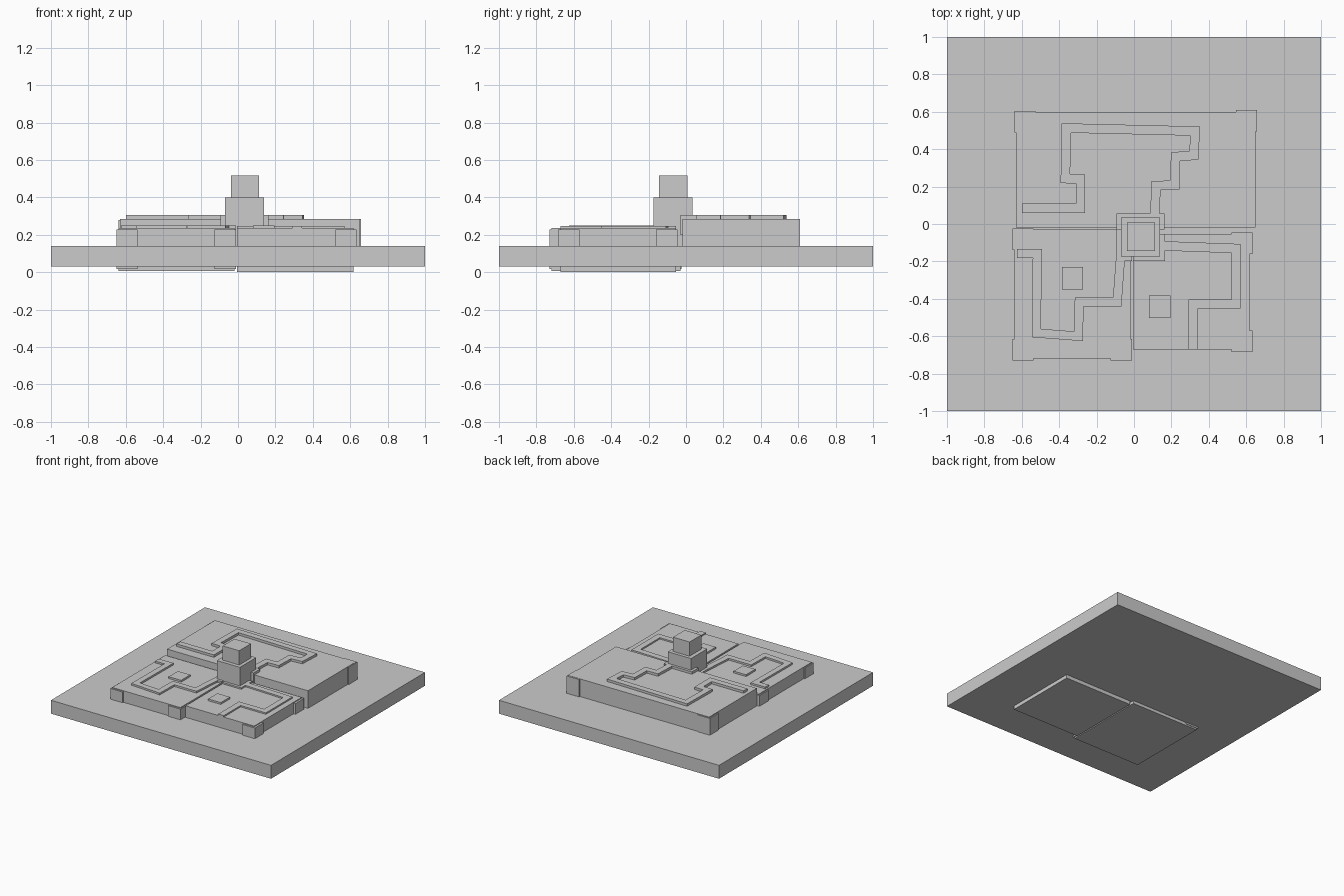
import bpy, bmesh
from mathutils import Vector

if "Cube" in bpy.data.objects:
    bpy.data.objects.remove(bpy.data.objects["Cube"])


def finish(name, bm):
    bmesh.ops.recalc_face_normals(bm, faces=bm.faces)
    me = bpy.data.meshes.new(name)
    bm.to_mesh(me)
    bm.free()
    ob = bpy.data.objects.new(name, me)
    bpy.context.collection.objects.link(ob)
    return ob


def prism(name, outline, z0, z1):
    bm = bmesh.new()
    f = bm.faces.new([bm.verts.new((p[0], p[1], z0)) for p in outline])
    top = bmesh.ops.extrude_face_region(bm, geom=[f])["geom"]
    vs = [v for v in top if isinstance(v, bmesh.types.BMVert)]
    bmesh.ops.translate(bm, verts=vs, vec=(0, 0, z1 - z0))
    return finish(name, bm)


def box(name, x0, x1, y0, y1, z0, z1):
    return prism(name, [(x0, y0), (x1, y0), (x1, y1), (x0, y1)], z0, z1)


def ribbon(name, pts, width, z0, z1):
    # Mitred strip following a centre line
    pts = [Vector(p) for p in pts]
    left, right = [], []
    for i, p in enumerate(pts):
        a = (p - pts[i - 1]).normalized() if i else (pts[1] - p).normalized()
        b = (pts[i + 1] - p).normalized() if i < len(pts) - 1 else a
        na, nb = Vector((-a.y, a.x)), Vector((-b.y, b.x))
        m = (na + nb).normalized()
        off = m * (width / 2 / m.dot(na))
        left.append(p + off)
        right.append(p - off)
    return prism(name, left + right[::-1], z0, z1)


# Ground slab
box("base_slab", -1, 1, -1, 1, 0.03, 0.14)

# Three raised blocks; the front two poke through the slab
box("back_block", -0.63, 0.65, -0.02, 0.60, 0.05, 0.285)
box("front_left_block", -0.64, -0.02, -0.72, -0.03, 0.005, 0.235)
box("front_right_block", -0.005, 0.617, -0.672, -0.053, 0.0, 0.235)

# Corner pads standing slightly proud of the blocks
pads = [
    ("back_left", -0.64, 0.49, 0.05, 0.278),
    ("back_right", 0.545, 0.495, 0.05, 0.283),
    ("front_left_outer", -0.65, -0.73, 0.017, 0.228),
    ("front_left_inner", -0.125, -0.73, 0.017, 0.228),
    ("front_left_rear", -0.65, -0.14, 0.017, 0.228),
    ("front_right_outer", 0.52, -0.685, 0.05, 0.228),
    ("front_right_rear", 0.52, -0.16, 0.05, 0.228),
]
for name, x, y, z0, z1 in pads:
    box(name + "_corner", x, x + 0.113, y, y + 0.115, z0, z1)

# Raised meandering tracks
ribbon("back_track", [(-.60, .085), (-.286, .085), (-.286, .24), (-.367, .243),
                      (-.362, .513), (.327, .497), (.32, .367), (.222, .36),
                      (.218, .208), (.118, .205), (.11, .02)], 0.05, 0.27, 0.305)
ribbon("front_left_track", [(-.626, -.158), (-.517, -.158), (-.522, -.583),
                            (-.297, -.6), (-.293, -.418), (-.09, -.418),
                            (-.07, -.15)], 0.048, 0.22, 0.25)
ribbon("front_right_track", [(.1, -.115), (.545, -.131), (.545, -.428),
                             (.316, -.428), (.316, -.672)], 0.05, 0.22, 0.247)

# Small square plates
box("left_plate", -0.385, -0.272, -0.35, -0.23, 0.22, 0.25)
box("right_plate", 0.08, 0.195, -0.502, -0.382, 0.22, 0.25)

# Plinth pieces on each block, then the stepped tower
box("plinth_back", -0.093, 0.163, -0.03, 0.056, 0.20, 0.305)
box("plinth_front_left", -0.093, -0.01, -0.197, -0.03, 0.20, 0.25)
box("plinth_front_right", -0.005, 0.167, -0.197, -0.053, 0.20, 0.247)
box("tower_lower", -0.07, 0.14, -0.175, 0.035, 0.14, 0.40)
box("tower_upper", -0.038, 0.112, -0.144, 0.008, 0.40, 0.517)
